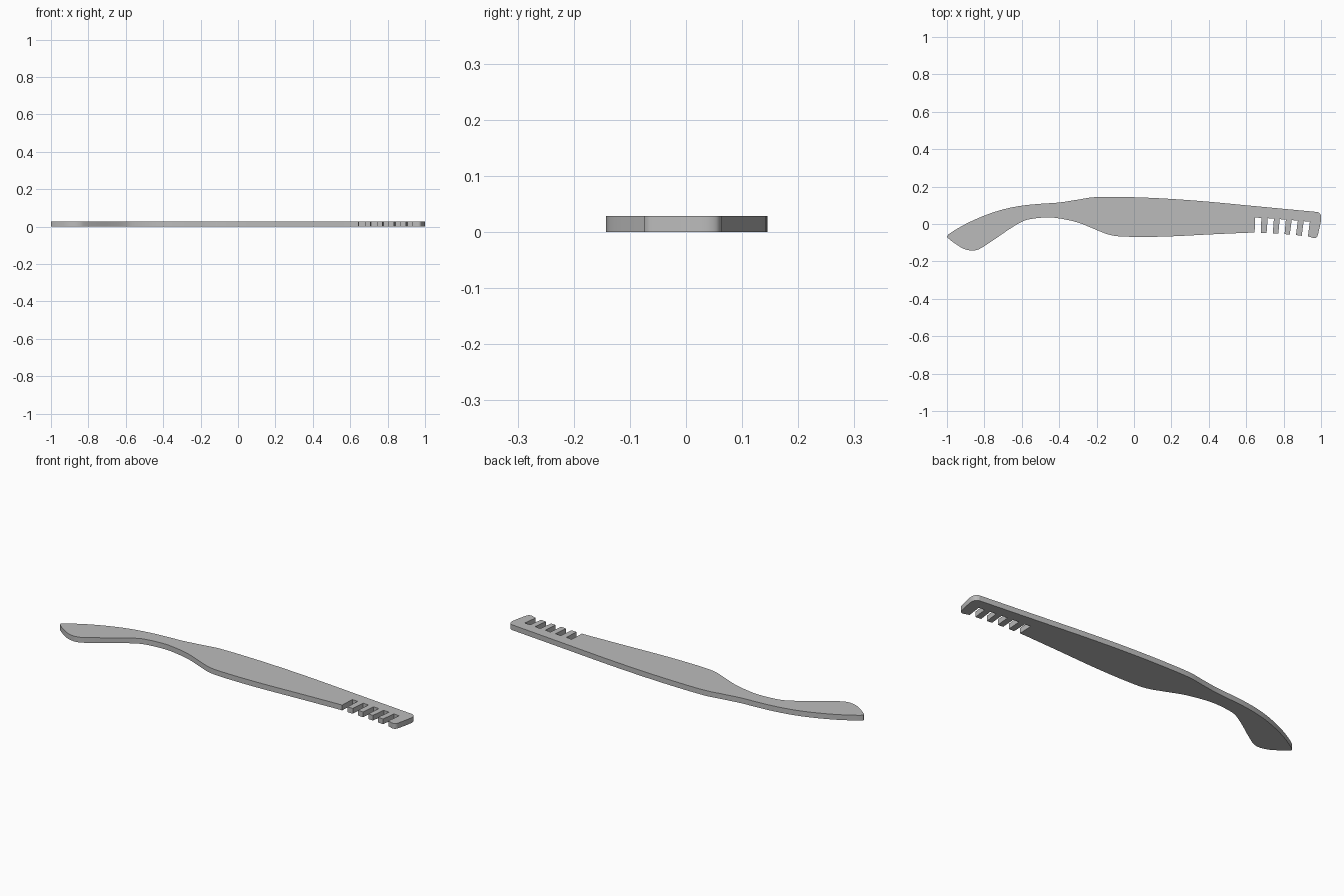
import bpy, bmesh, math
from mathutils import Vector

cube = bpy.data.objects.get("Cube")
if cube:
    bpy.data.objects.remove(cube, do_unlink=True)

THICKNESS = 0.028


def smooth_path(points, steps=4):
    """Catmull-Rom curve through the given points."""
    pts = [Vector(p) for p in points]
    pts = [2 * pts[0] - pts[1]] + pts + [2 * pts[-1] - pts[-2]]
    out = []
    for a, b, c, d in zip(pts, pts[1:], pts[2:], pts[3:]):
        for i in range(steps):
            t = i / steps
            out.append(0.5 * (2 * b + (c - a) * t + (2 * a - 5 * b + 4 * c - d) * t ** 2
                              + (3 * b - a - 3 * c + d) * t ** 3))
    return out + [pts[-2]]


# Back edge, from the curved tail to the rounded head
back_edge = smooth_path([
    (-1, -0.065), (-0.98, -0.047), (-0.9, 0), (-0.8, 0.045), (-0.7, 0.078),
    (-0.6, 0.098), (-0.5, 0.108), (-0.4, 0.115), (-0.3, 0.13), (-0.2, 0.144),
    (0, 0.143), (0.2, 0.134), (0.4, 0.119), (0.6, 0.1), (0.8, 0.081),
    (0.96, 0.066), (0.985, 0.062), (0.998, 0.05), (1, 0.02),
    (0.985, -0.05), (0.977, -0.07), (0.962, -0.075), (0.932, -0.066)])

# Comb slots, fanning out toward the head: mouth x, root x, root y, mouth y
slots = [(0.645, 0.648, 0.035, -0.046), (0.709, 0.715, 0.031, -0.048),
         (0.772, 0.779, 0.026, -0.052), (0.833, 0.843, 0.021, -0.057),
         (0.897, 0.907, 0.015, -0.063)]
WIDTH = 0.033
comb_edge = []
for mouth, root, top, low in reversed(slots):
    comb_edge += [Vector((mouth + WIDTH, low - 0.002)), Vector((root + WIDTH, top - 0.003)),
                  Vector((root, top)), Vector((mouth, low))]

# Front edge, from the comb back to the tail
front_edge = smooth_path([
    (0.6, -0.047), (0.4, -0.056), (0.2, -0.066), (0.05, -0.069), (-0.08, -0.066),
    (-0.14, -0.055), (-0.2, -0.032), (-0.3, 0.008), (-0.4, 0.03), (-0.47, 0.035),
    (-0.55, 0.027), (-0.6, 0.012), (-0.67, -0.03), (-0.75, -0.085), (-0.82, -0.13),
    (-0.85, -0.141), (-0.88, -0.141), (-0.92, -0.128), (-0.97, -0.095), (-0.997, -0.073)])

# Flat body extruded from the outline
outline = back_edge[:-1] + comb_edge + front_edge
bm = bmesh.new()
base = bm.faces.new([bm.verts.new((p.x, p.y, 0)) for p in outline])
extruded = bmesh.ops.extrude_face_region(bm, geom=[base], use_keep_orig=True)
for v in extruded["geom"]:
    if isinstance(v, bmesh.types.BMVert):
        v.co.z = THICKNESS
bmesh.ops.recalc_face_normals(bm, faces=bm.faces)
mesh = bpy.data.meshes.new("comb_handle_body")
bm.to_mesh(mesh)
bm.free()
body = bpy.data.objects.new("comb_handle_body", mesh)
bpy.context.collection.objects.link(body)

# Plain grey finish
grey = bpy.data.materials.new("plain_grey")
grey.use_nodes = True
colour = (0.5, 0.5, 0.5, 1)
grey.diffuse_color = colour
grey.node_tree.nodes["Principled BSDF"].inputs["Base Color"].default_value = colour
mesh.materials.append(grey)

bpy.context.view_layer.objects.active = body
body.select_set(True)
bpy.ops.object.shade_smooth_by_angle(angle=math.radians(30))
